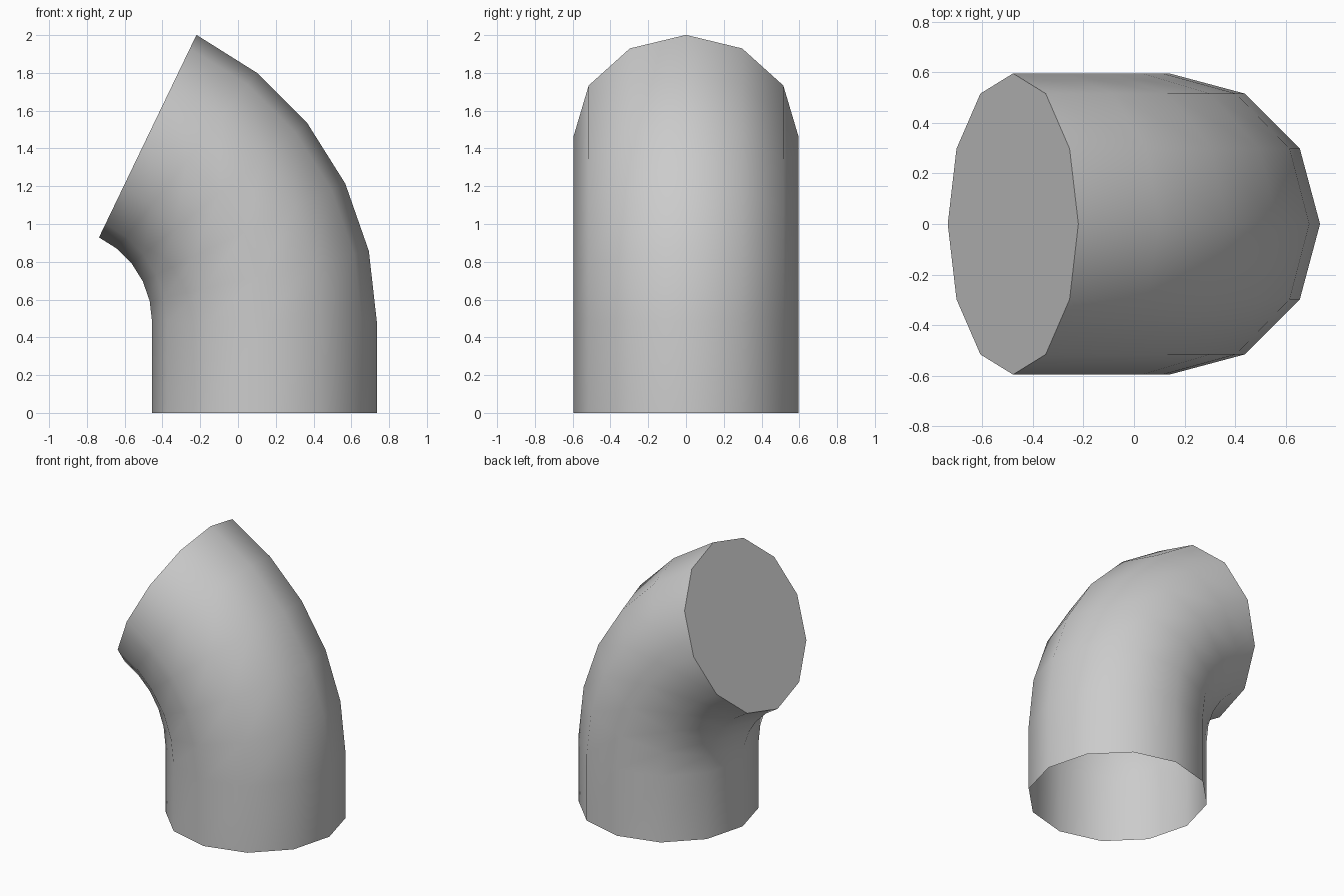
import bpy, bmesh
from math import sin, cos, pi, radians

if "Cube" in bpy.data.objects:
    bpy.data.objects.remove(bpy.data.objects["Cube"])

SIDES, STEPS = 12, 5
RADIUS = 0.595                      # pipe radius
BEND_X, BEND_Z = -0.951, 0.482      # centre of the bend
BEND_R, BEND = 1.091, radians(64.3)

bm = bmesh.new()


def ring(angle, z):
    """Pipe cross-section swung by an angle around the bend centre."""
    verts = []
    for i in range(SIDES):
        a = 2 * pi * i / SIDES
        r = BEND_R + RADIUS * cos(a)
        verts.append(bm.verts.new((BEND_X + r * cos(angle),
                                   RADIUS * sin(a),
                                   z + r * sin(angle))))
    return verts


# Straight foot, then the curved elbow
rings = [ring(0, 0)] + [ring(BEND * k / STEPS, BEND_Z) for k in range(STEPS + 1)]
for lo, hi in zip(rings, rings[1:]):
    for i in range(SIDES):
        j = (i + 1) % SIDES
        bm.faces.new((lo[i], lo[j], hi[j], hi[i]))

# Flat cap on the tilted end; the foot stays open
bm.faces.new(rings[-1])

mesh = bpy.data.meshes.new("pipe_elbow")
bm.to_mesh(mesh)
bm.free()
pipe = bpy.data.objects.new("pipe_elbow", mesh)
bpy.context.collection.objects.link(pipe)

# Smooth wall with a crisp cap edge
bpy.context.view_layer.objects.active = pipe
pipe.select_set(True)
bpy.ops.object.shade_smooth_by_angle(angle=radians(40))
